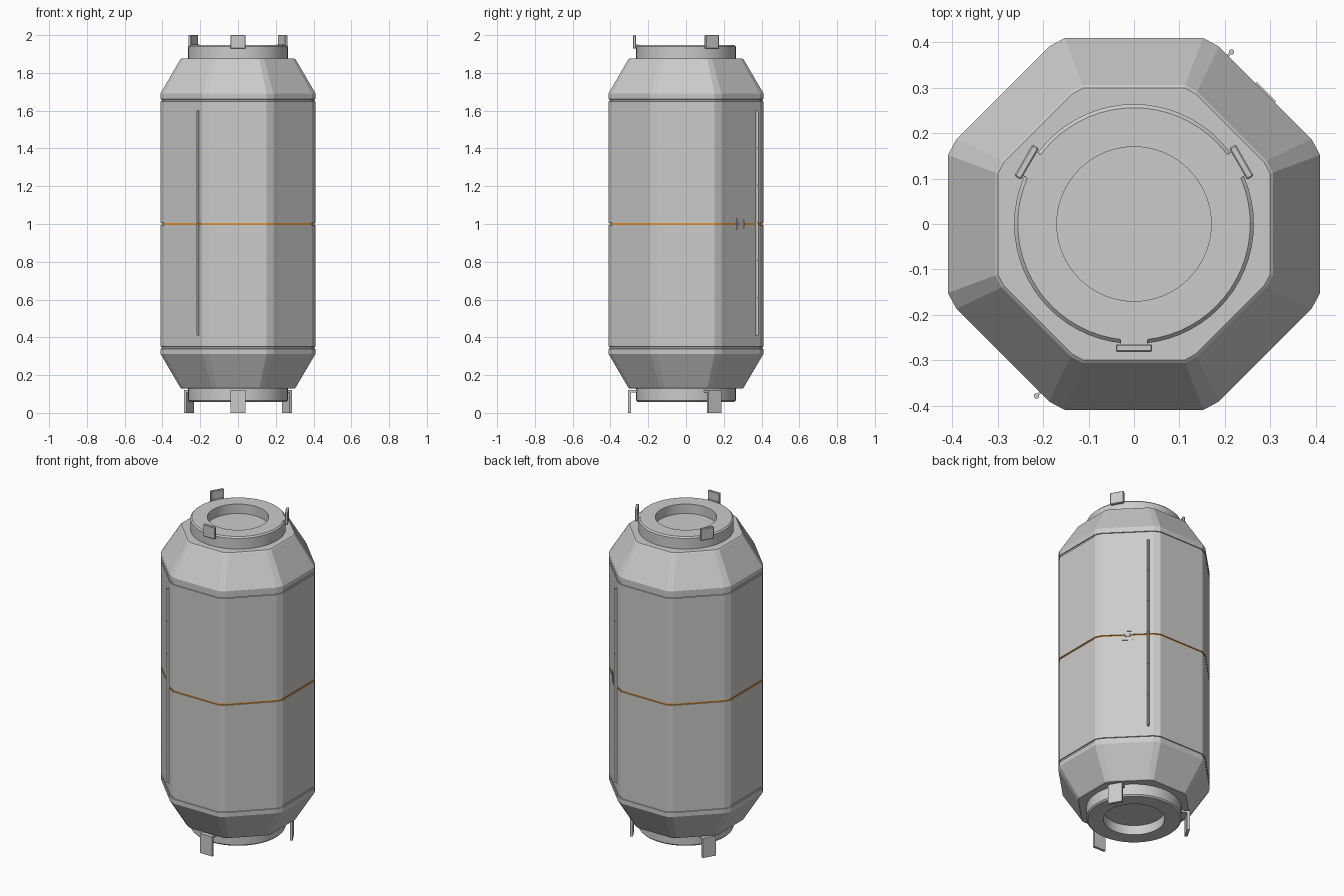
import bpy, bmesh, math
from mathutils import Matrix, Vector

cube = bpy.data.objects.get("Cube")
if cube:
    bpy.data.objects.remove(cube, do_unlink=True)


def material(name, rgb):
    m = bpy.data.materials.new(name)
    m.use_nodes = True
    m.diffuse_color = (*rgb, 1)
    m.node_tree.nodes["Principled BSDF"].inputs["Base Color"].default_value = (*rgb, 1)
    return m


GREY = material("light grey metal", (0.6, 0.6, 0.59))
ORANGE = material("orange stripe", (0.8, 0.32, 0.04))


def finish(name, bm, mats=(GREY,), smooth=False):
    bmesh.ops.recalc_face_normals(bm, faces=bm.faces)
    mesh = bpy.data.meshes.new(name)
    bm.to_mesh(mesh)
    bm.free()
    for m in mats:
        mesh.materials.append(m)
    ob = bpy.data.objects.new(name, mesh)
    bpy.context.collection.objects.link(ob)
    if smooth:
        bpy.ops.object.select_all(action="DESELECT")
        ob.select_set(True)
        bpy.context.view_layer.objects.active = ob
        bpy.ops.object.shade_smooth_by_angle(angle=math.radians(30))
    return ob


def loft(bm, section, profile):
    """Scale a unit section along (radius, height) pairs and cap both ends."""
    rings = [[bm.verts.new((x * r, y * r, z)) for x, y in section] for r, z in profile]
    n = len(section)
    for a, b in zip(rings, rings[1:]):
        for i in range(n):
            bm.faces.new((a[i], a[(i + 1) % n], b[(i + 1) % n], b[i]))
    bm.faces.new(rings[0])
    bm.faces.new(rings[-1])


def add_box(bm, size, centre, frame=Matrix()):
    scale = Matrix.Diagonal((*size, 1))
    return bmesh.ops.create_cube(bm, size=1, matrix=frame @ Matrix.Translation(centre) @ scale)


def facing(angle):
    """Frame whose -y axis points outwards, turned about z."""
    return Matrix.Rotation(math.radians(angle), 4, "Z")


# Octagonal shell with chamfered corners and three seam grooves
W = 0.41
section = []
for k in range(4):
    turn = Matrix.Rotation(k * math.pi / 2, 2)
    for p in ((0.152, 0.41), (-0.152, 0.41), (-0.187, 0.391), (-0.391, 0.187)):
        section.append(turn @ Vector(p) / W)

profile = [(0.3, 0.13), (0.306, 0.135), (W, 0.312)]
for z, half in ((0.345, 0.006), (1.0, 0.005), (1.655, 0.006)):
    profile += [(W, z - half), (W - 0.005, z - half + 0.001),
                (W - 0.005, z + half - 0.001), (W, z + half)]
profile += [(W, 1.692), (0.306, 1.87), (0.3, 1.875)]
bm = bmesh.new()
loft(bm, section, profile)
for f in bm.faces:
    if abs(f.calc_center_median().z - 1) < 0.008:
        f.material_index = 1
finish("shell", bm, (GREY, ORANGE))

# Round end collars with a recessed port
circle = [(math.cos(t * math.tau / 64), math.sin(t * math.tau / 64)) for t in range(64)]
for name, base, up in (("top_collar", 1.87, 1), ("bottom_collar", 0.135, -1)):
    bm = bmesh.new()
    loft(bm, circle, [(r, base + up * h) for r, h in (
        (0.264, 0), (0.264, 0.07), (0.256, 0.078), (0.17, 0.078), (0.17, 0.02))])
    finish(name, bm, smooth=True)

# Docking tabs, three on each end
for i, angle in enumerate((0, 120, 240)):
    frame = facing(angle)
    bm = bmesh.new()
    add_box(bm, (0.08, 0.017, 0.072), (0, -0.273, 1.964), frame)
    bmesh.ops.bevel(bm, geom=bm.edges[:], offset=0.003, segments=1, affect="EDGES")
    add_box(bm, (0.06, 0.02, 0.02), (0, -0.262, 1.94), frame)
    finish(f"top_tab_{i + 1}", bm)
    bm = bmesh.new()
    add_box(bm, (0.08, 0.016, 0.12), (0, -0.3, 0.06), frame)
    add_box(bm, (0.08, 0.05, 0.012), (0, -0.275, 0.114), frame)
    finish(f"bottom_tab_{i + 1}", bm)

# Long hinges on two opposite slanted sides
for name, angle in (("front_hinge", -45), ("back_hinge", 135)):
    frame = facing(angle)
    side = 0.116
    bm = bmesh.new()
    add_box(bm, (0.005, 0.018, 1.19), (side, -0.413, 1.005), frame)
    for k in range(6):
        place = frame @ Matrix.Translation((side, -0.42, 0.509 + k * 0.1985))
        bmesh.ops.create_cone(bm, cap_ends=True, segments=12, radius1=0.006,
                              radius2=0.006, depth=0.194, matrix=place)
    finish(name, bm, smooth=True)

# Latch on the back left slanted side
frame = facing(135)
bm = bmesh.new()
for s in (-1, 1):
    add_box(bm, (0.008, 0.008, 0.064), (s * 0.026, -0.408, 1), frame)
    add_box(bm, (0.044, 0.008, 0.008), (0, -0.408, 1 + s * 0.028), frame)
finish("latch_frame", bm)
bm = bmesh.new()
add_box(bm, (0.034, 0.006, 0.018), (0, -0.408, 1), frame)
bmesh.ops.bevel(bm, geom=bm.edges[:], offset=0.002, segments=1, affect="EDGES")
finish("latch_handle", bm)
